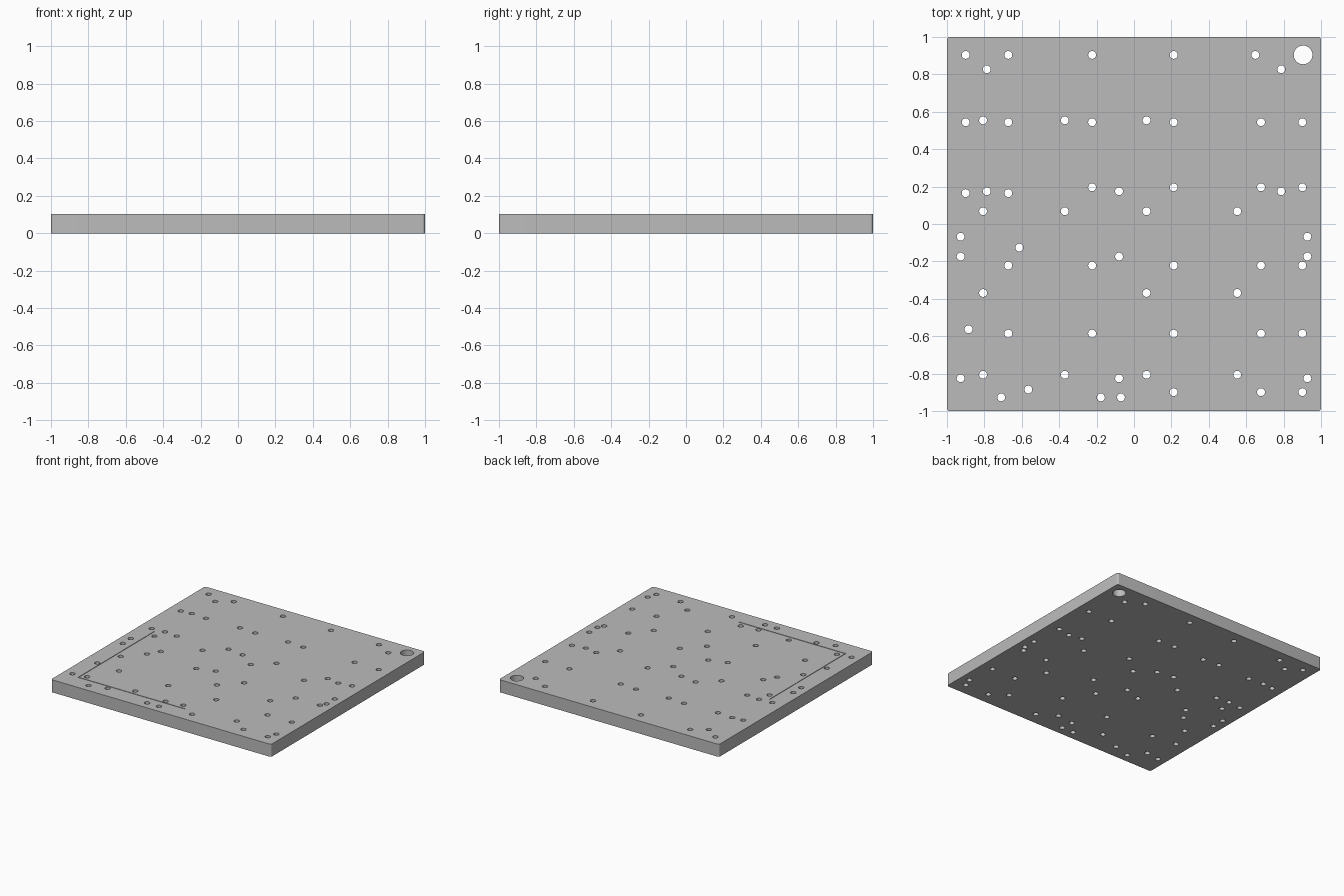
import bpy, bmesh
from math import sin, cos, pi

if "Cube" in bpy.data.objects:
    bpy.data.objects.remove(bpy.data.objects["Cube"])

THICK = 0.103
HOLE_R, BIG_R = 0.021, 0.05
CORNER_R = 0.016


def circle(cx, cy, r, n):
    return [(cx + r * cos(2 * pi * i / n), cy + r * sin(2 * pi * i / n)) for i in range(n)]


def add_prism(bm, outline, z0, z1):
    low = bm.faces.new([bm.verts.new((x, y, z0)) for x, y in outline])
    ext = bmesh.ops.extrude_face_region(bm, geom=[low])["geom"]
    tops = [v for v in ext if isinstance(v, bmesh.types.BMVert)]
    bmesh.ops.translate(bm, vec=(0, 0, z1 - z0), verts=tops)


def make_object(name, prisms):
    bm = bmesh.new()
    for outline, z0, z1 in prisms:
        add_prism(bm, outline, z0, z1)
    bmesh.ops.recalc_face_normals(bm, faces=bm.faces)
    mesh = bpy.data.meshes.new(name)
    bm.to_mesh(mesh)
    bm.free()
    obj = bpy.data.objects.new(name, mesh)
    bpy.context.collection.objects.link(obj)
    return obj


# plate with slightly rounded vertical corners
outline = []
c = 1 - CORNER_R
for k, (sx, sy) in enumerate([(1, 1), (-1, 1), (-1, -1), (1, -1)]):
    outline += [(sx * c + CORNER_R * cos(k * pi / 2 + i * pi / 12),
                 sy * c + CORNER_R * sin(k * pi / 2 + i * pi / 12)) for i in range(7)]
plate = make_object("drilled_plate", [(outline, 0, THICK)])
grey = bpy.data.materials.new("mid_grey")
grey.diffuse_color = (0.5, 0.5, 0.5, 1)
grey.use_nodes = True
grey.node_tree.nodes["Principled BSDF"].inputs["Base Color"].default_value = grey.diffuse_color
plate.data.materials.append(grey)

# hole pattern: one row per y, columns in x
a, b, d, e, f = -0.90, -0.672, -0.224, 0.212, 0.679
p, q, r, s = -0.807, -0.37, 0.067, 0.552
rows = [
    (0.904, (a, b, d, e, 0.649)),
    (0.827, (-0.787, 0.787)),
    (0.554, (p, q, r)),
    (0.544, (a, b, d, e, f, -a)),
    (0.196, (d, e, f, -a)),
    (0.175, (-0.787, -0.08, 0.787)),
    (0.165, (a, b)),
    (0.068, (p, q, r, s)),
    (-0.068, (-0.927, 0.927)),
    (-0.126, (-0.613,)),
    (-0.174, (-0.927, -0.08, 0.927)),
    (-0.222, (b, d, e, f, -a)),
    (-0.369, (p, r, s)),
    (-0.563, (-0.885,)),
    (-0.586, (b, d, e, f, -a)),
    (-0.806, (p, q, r, s)),
    (-0.825, (-0.927, -0.08, 0.927)),
    (-0.885, (-0.565,)),
    (-0.899, (e, f, -a)),
    (-0.927, (-0.71, -0.177, -0.07)),
]
holes = [(circle(x, y, HOLE_R, 24), -0.05, THICK + 0.05) for y, xs in rows for x in xs]
holes.append((circle(0.904, 0.904, BIG_R, 40), -0.05, THICK + 0.05))
hole_cutter = make_object("hole_cutter", holes)

# shallow L-shaped groove engraved in the top face
o, w = -0.856, 0.006
groove = [(o, o), (0.12, o), (0.12, o + w), (o + w, o + w), (o + w, 0.13), (o, 0.13)]
groove_cutter = make_object("groove_cutter", [(groove, THICK - 0.004, THICK + 0.05)])

# cut, then bake the result and remove the cutters
for cutter in (hole_cutter, groove_cutter):
    cutter.hide_render = True
    mod = plate.modifiers.new(cutter.name, 'BOOLEAN')
    mod.operation = 'DIFFERENCE'
    mod.solver = 'EXACT'
    mod.object = cutter
bpy.context.view_layer.objects.active = plate
plate.select_set(True)
for mod in list(plate.modifiers):
    bpy.ops.object.modifier_apply(modifier=mod.name)
for cutter in (hole_cutter, groove_cutter):
    bpy.data.objects.remove(cutter)
bpy.ops.object.shade_smooth_by_angle()
